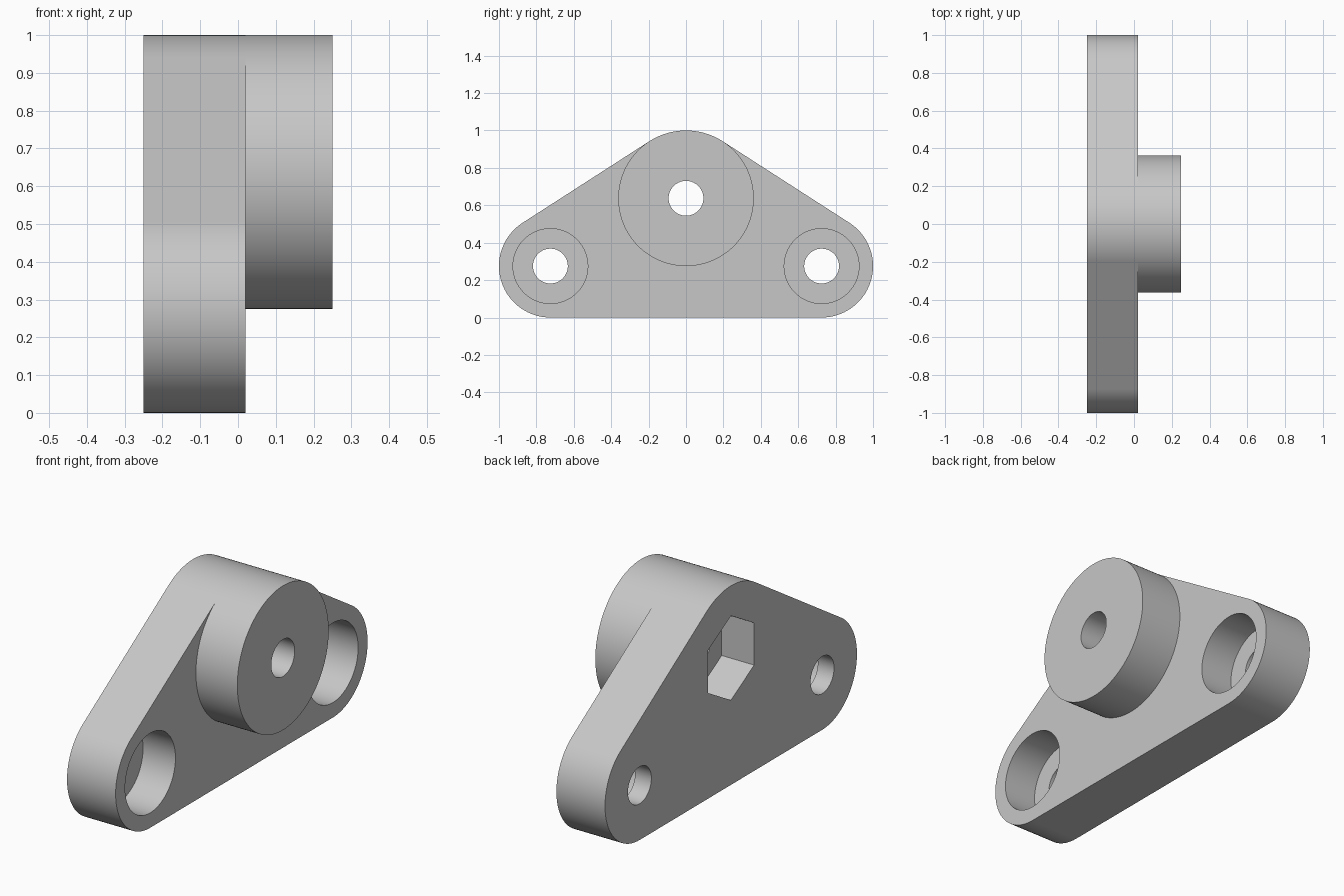
import bpy, bmesh, math
from math import pi

cube = bpy.data.objects.get("Cube")
if cube:
    bpy.data.objects.remove(cube)

# Main dimensions
BACK, FACE, FRONT = -0.25, 0.02, 0.25      # plate back, plate face, boss face
EAR_Y, EAR_Z, EAR_R = 0.725, 0.275, 0.275
BOSS_Z, BOSS_R = 0.6375, 0.3625
HOLE_R, BORE_R, HEX_R = 0.093, 0.2, 0.212
POCKET = 0.18                              # depth of counterbores and hex pocket

grey = bpy.data.materials.new("light grey")
grey.use_nodes = True
colour = (0.57, 0.57, 0.57, 1)
grey.diffuse_color = colour
grey.node_tree.nodes["Principled BSDF"].inputs["Base Color"].default_value = colour


def arc(y, z, r, a0, a1, n):
    return [(y + r * math.cos(a0 + (a1 - a0) * i / n),
             z + r * math.sin(a0 + (a1 - a0) * i / n)) for i in range(n + 1)]


def circle(y, z, r, n=96, start=0.0):
    return arc(y, z, r, start, start + 2 * pi, n)[:-1]


def prism(name, profile, x0, x1):
    """Extrude a (y, z) profile along x."""
    bm = bmesh.new()
    face = bm.faces.new([bm.verts.new((x0, y, z)) for y, z in profile])
    new = bmesh.ops.extrude_face_region(bm, geom=[face])["geom"]
    verts = [v for v in new if isinstance(v, bmesh.types.BMVert)]
    bmesh.ops.translate(bm, verts=verts, vec=(x1 - x0, 0, 0))
    bmesh.ops.recalc_face_normals(bm, faces=bm.faces)
    mesh = bpy.data.meshes.new(name)
    bm.to_mesh(mesh)
    bm.free()
    mesh.materials.append(grey)
    obj = bpy.data.objects.new(name, mesh)
    bpy.context.collection.objects.link(obj)
    return obj


def activate(obj):
    bpy.ops.object.select_all(action="DESELECT")
    obj.select_set(True)
    bpy.context.view_layer.objects.active = obj


def cut(obj, profile, x0, x1):
    cutter = prism("cutter", profile, x0, x1)
    cutter.hide_render = True
    mod = obj.modifiers.new("cut", "BOOLEAN")
    mod.operation = "DIFFERENCE"
    mod.solver = "EXACT"
    mod.object = cutter
    activate(obj)
    bpy.ops.object.modifier_apply(modifier=mod.name)
    bpy.data.objects.remove(cutter)


# Plate: two ears and a crown joined by tangent lines
rise = math.atan2(BOSS_Z - EAR_Z, EAR_Y)
lean = math.asin((BOSS_R - EAR_R) / math.hypot(EAR_Y, BOSS_Z - EAR_Z))
tangent = pi / 2 - rise - lean
outline = (arc(EAR_Y, EAR_Z, EAR_R, -pi / 2, tangent, 40)
           + arc(0, BOSS_Z, BOSS_R, tangent, pi - tangent, 24)
           + arc(-EAR_Y, EAR_Z, EAR_R, pi - tangent, 3 * pi / 2, 40))
plate = prism("plate", outline, BACK, FACE)

# Counterbored ear holes
for side in (-1, 1):
    cut(plate, circle(side * EAR_Y, EAR_Z, BORE_R), FACE - POCKET, FACE + 0.1)
    cut(plate, circle(side * EAR_Y, EAR_Z, HOLE_R), BACK - 0.1, FACE + 0.1)

# Hexagonal nut pocket in the back and its through hole
cut(plate, circle(0, BOSS_Z, HEX_R, 6, pi / 2), BACK - 0.1, BACK + POCKET)
cut(plate, circle(0, BOSS_Z, HOLE_R), BACK - 0.1, FACE + 0.1)

# Round boss on the face
boss = prism("boss", circle(0, BOSS_Z, BOSS_R, 128), FACE, FRONT)
cut(boss, circle(0, BOSS_Z, HOLE_R), FACE - 0.1, FRONT + 0.1)

# Smooth round walls, crisp rims
for obj in (plate, boss):
    activate(obj)
    bpy.ops.object.shade_smooth_by_angle(angle=math.radians(30))
    obj.modifiers.new("flat faces", "WEIGHTED_NORMAL").keep_sharp = True
